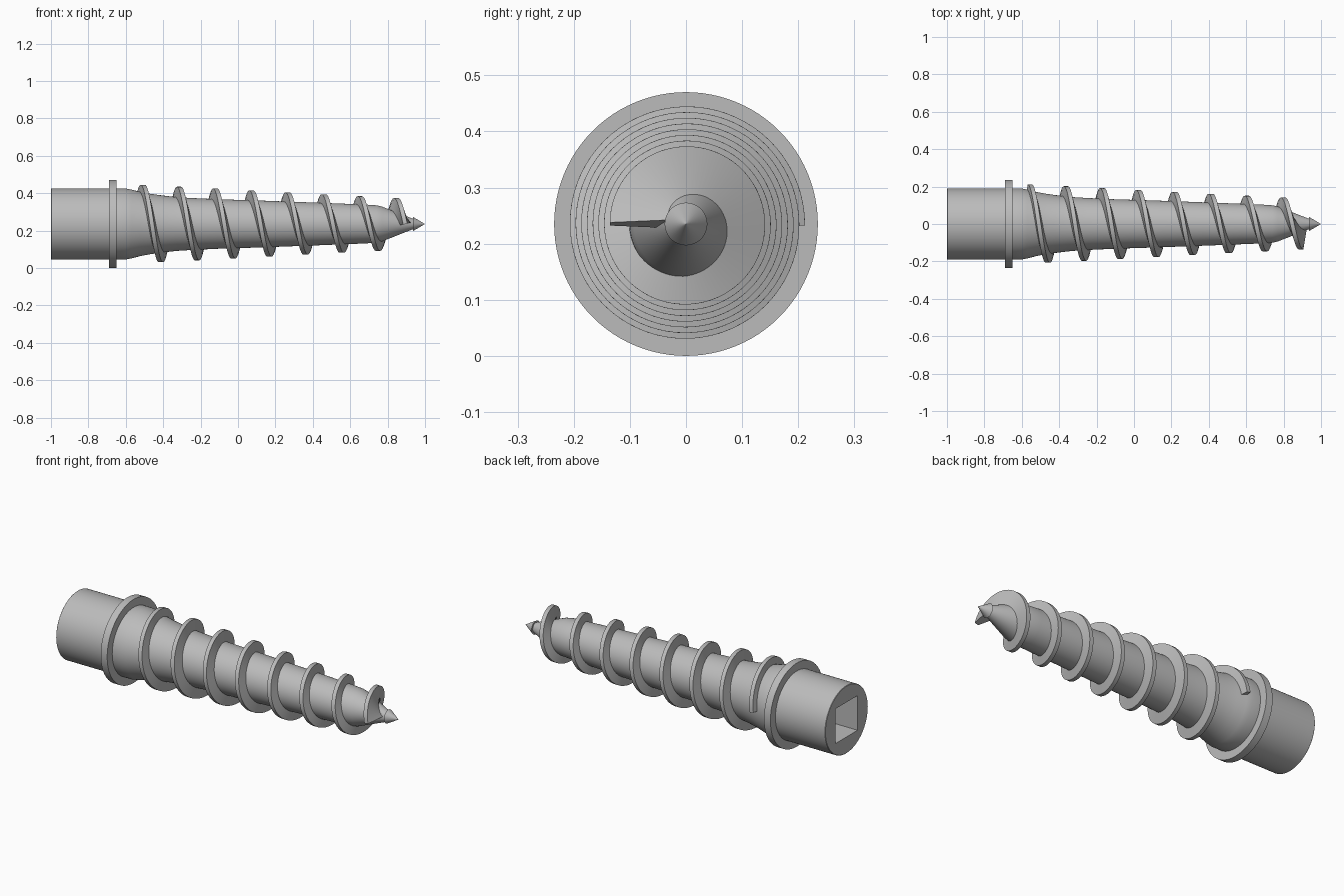
import bpy, bmesh, math

if "Cube" in bpy.data.objects:
    bpy.data.objects.remove(bpy.data.objects["Cube"])

AXIS_Z = 0.235          # height of the screw's long axis
PITCH, START_X, TURNS = 0.1935, -0.557, 7.5

steel = bpy.data.materials.new("steel_grey")
steel.diffuse_color = (0.5, 0.5, 0.5, 1)
steel.use_nodes = True
steel.node_tree.nodes["Principled BSDF"].inputs["Base Color"].default_value = steel.diffuse_color


def finish(name, bm, material=steel):
    bmesh.ops.recalc_face_normals(bm, faces=bm.faces)
    mesh = bpy.data.meshes.new(name)
    bm.to_mesh(mesh)
    bm.free()
    ob = bpy.data.objects.new(name, mesh)
    bpy.context.collection.objects.link(ob)
    ob.location.z = AXIS_Z
    mesh.materials.append(material)
    return ob


def smooth(ob):
    bpy.ops.object.select_all(action='DESELECT')
    ob.select_set(True)
    bpy.context.view_layer.objects.active = ob
    bpy.ops.object.shade_smooth_by_angle(angle=math.radians(30))


def lathe(name, profile, segments=96):
    """Spin (x, radius) points about the x axis, capping both ends."""
    bm = bmesh.new()
    rings = []
    for x, r in profile:
        rings.append([bm.verts.new((x, r * math.cos(a), r * math.sin(a)))
                      for a in (2 * math.pi * i / segments for i in range(segments))])
    for a, b in zip(rings, rings[1:]):
        for i in range(segments):
            j = (i + 1) % segments
            bm.faces.new((a[i], a[j], b[j], b[i]))
    bm.faces.new(rings[0])
    bm.faces.new(rings[-1])
    return finish(name, bm)


# Head, collar and tapering core in one turned body
CORE = [(-0.60, 0.19), (-0.57, 0.184), (-0.52, 0.171), (-0.46, 0.160),
        (-0.40, 0.152), (-0.33, 0.144), (-0.25, 0.139), (-0.10, 0.132),
        (0.10, 0.126), (0.40, 0.115), (0.68, 0.104), (0.74, 0.100),
        (0.77, 0.093), (0.94, 0.026)]
body = lathe("screw_body", [(-1, 0.188), (-0.998, 0.19), (-0.69, 0.19), (-0.69, 0.235),
                            (-0.65, 0.235), (-0.65, 0.19)] + CORE)

# Square drive socket sunk into the head
bm = bmesh.new()
bmesh.ops.create_cube(bm, size=1)
bmesh.ops.scale(bm, vec=(0.64, 0.195, 0.195), verts=bm.verts)
bmesh.ops.translate(bm, vec=(-1.0, 0, 0), verts=bm.verts)
cutter = finish("socket_cutter", bm)
cutter.hide_render = True
cut = body.modifiers.new("socket", 'BOOLEAN')
cut.object, cut.operation, cut.solver = cutter, 'DIFFERENCE', 'EXACT'
bpy.context.view_layer.objects.active = body
bpy.ops.object.modifier_apply(modifier=cut.name)
bpy.data.objects.remove(cutter)
smooth(body)

# Pointed tip
smooth(lathe("pilot_tip", [(0.935, 0.038), (0.999, 0.0005)], 64))


def core_radius(x):
    for (x0, r0), (x1, r1) in zip(CORE, CORE[1:]):
        if x <= x1:
            return r0 + (r1 - r0) * (x - x0) / (x1 - x0)
    return CORE[-1][1]


# Helical thread: trapezoid section swept around the core
bm = bmesh.new()
steps = int(TURNS * 72)
rows = []
for k in range(steps + 1):
    turn = TURNS * k / steps
    a = 2 * math.pi * turn
    x = START_X + PITCH * turn
    outer = 0.212 - 0.0525 * (x - START_X)
    inner = max(core_radius(x) - 0.025, 0.015)
    crest = 0.011
    root = crest + 0.17 * (outer - inner)
    row = []
    for r, s in ((inner, -root), (outer, -crest), (outer, crest), (inner, root)):
        t = -s * 0.25            # section leans square to the helix
        row.append(bm.verts.new((x + s, r * math.cos(a) - t * math.sin(a),
                                 r * math.sin(a) + t * math.cos(a))))
    rows.append(row)
for p, q in zip(rows, rows[1:]):
    for i in range(4):
        j = (i + 1) % 4
        bm.faces.new((p[i], p[j], q[j], q[i]))
bm.faces.new(rows[0])
bm.faces.new(rows[-1])
smooth(finish("thread", bm))
